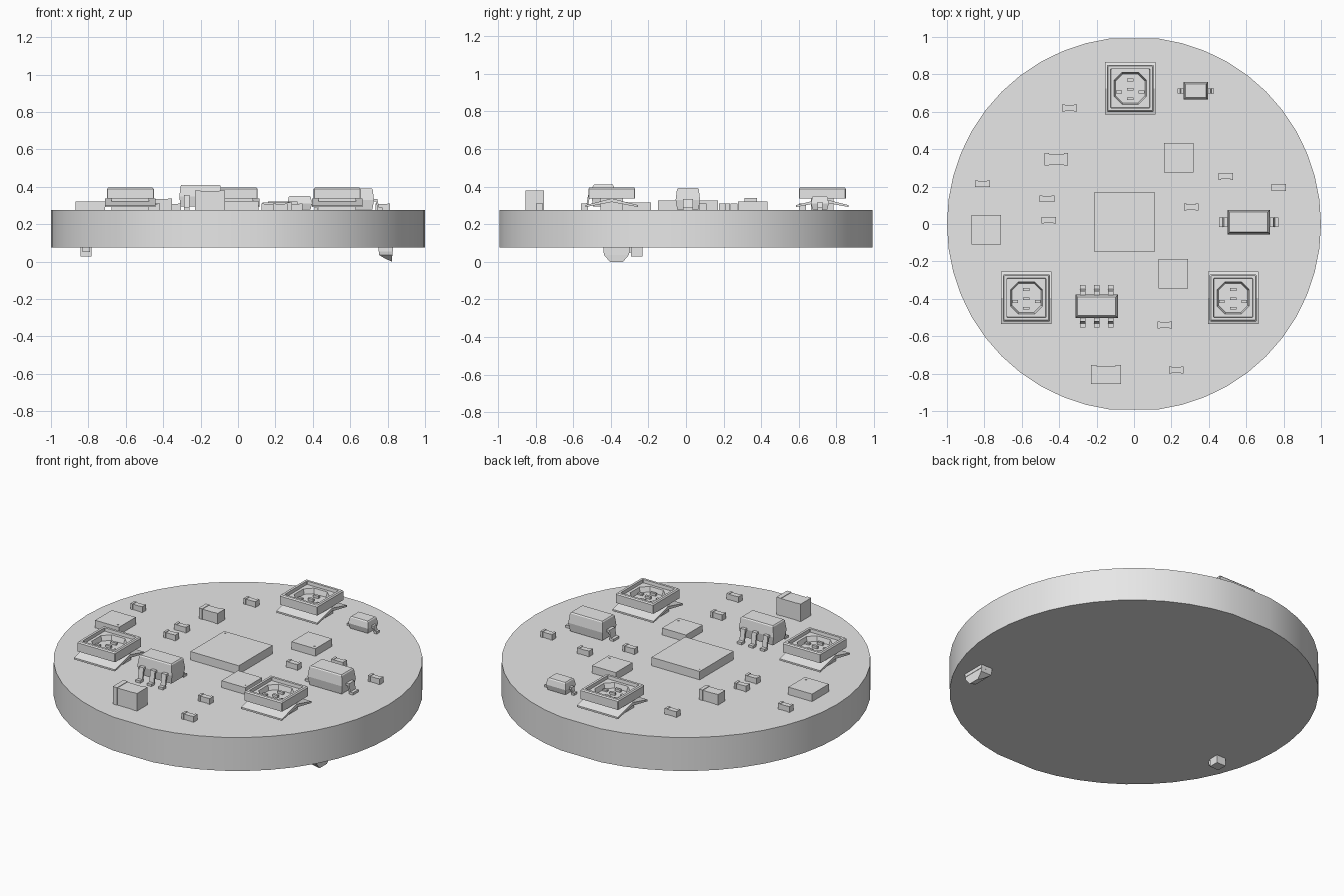
import bpy, bmesh, math
from mathutils import Matrix

if "Cube" in bpy.data.objects:
    bpy.data.objects.remove(bpy.data.objects["Cube"])

grey = bpy.data.materials.new("plain grey")
grey.use_nodes = True
grey.diffuse_color = (0.8, 0.8, 0.8, 1)
grey.node_tree.nodes["Principled BSDF"].inputs["Base Color"].default_value = (0.8, 0.8, 0.8, 1)

BOARD_BOTTOM, BOARD_TOP = 0.075, 0.275


def finish(name, bm, x=0, y=0, turn=0):
    bmesh.ops.recalc_face_normals(bm, faces=bm.faces)
    bmesh.ops.transform(bm, verts=bm.verts,
                        matrix=Matrix.Translation((x, y, 0)) @ Matrix.Rotation(math.radians(turn), 4, "Z"))
    mesh = bpy.data.meshes.new(name)
    bm.to_mesh(mesh)
    bm.free()
    mesh.materials.append(grey)
    ob = bpy.data.objects.new(name, mesh)
    bpy.context.collection.objects.link(ob)
    return ob


def skin(name, rings, x=0, y=0, turn=0):
    """Join equal rings of points into a closed solid."""
    bm = bmesh.new()
    rows = [[bm.verts.new(p) for p in ring] for ring in rings]
    n = len(rows[0])
    for a, b in zip(rows, rows[1:]):
        for i in range(n):
            j = (i + 1) % n
            bm.faces.new((a[i], a[j], b[j], b[i]))
    bm.faces.new(rows[0])
    bm.faces.new(rows[-1])
    return finish(name, bm, x, y, turn)


def rect(hx, hy, z):
    return [(-hx, -hy, z), (hx, -hy, z), (hx, hy, z), (-hx, hy, z)]


def octagon(h, cut, z):
    c = h - cut
    return [(-c, -h, z), (c, -h, z), (h, -c, z), (h, c, z),
            (c, h, z), (-c, h, z), (-h, c, z), (-h, -c, z)]


def box(name, x, y, w, d, z0, z1):
    return skin(name, [rect(w / 2, d / 2, z0), rect(w / 2, d / 2, z1)], x, y)


def prism(name, outline, width, x, y, turn=0):
    """Extrude an (outward, height) outline sideways."""
    return skin(name, [[(u, s * width / 2, z) for u, z in outline] for s in (-1, 1)], x, y, turn)


def lead(name, x, y, turn, reach, rise, width):
    """Bent metal leg running outward and down to the board."""
    t, top, b = 0.014, BOARD_TOP + rise, BOARD_TOP
    outline = [(-0.02, top), (reach * 0.4, top), (reach * 0.6, b + t), (reach, b + t),
               (reach, b), (reach * 0.45, b), (reach * 0.25, top - t), (-0.02, top - t)]
    prism(name, outline, width, x, y, turn)


def moulded_body(name, x, y, w, d, z0, z1):
    """Case widest at the leg line, drafted above and below."""
    hx, hy, mid = w / 2, d / 2, z0 + (z1 - z0) * 0.45
    skin(name, [rect(hx - 0.008, hy - 0.008, z0), rect(hx, hy, mid),
                rect(hx - 0.007, hy - 0.007, z1 - 0.006), rect(hx - 0.012, hy - 0.012, z1)], x, y)


def two_ended_part(name, x, y, w, d, z1):
    """Small block with slightly proud end caps."""
    box(name + "_body", x, y, w * 0.7, d - 0.006, BOARD_TOP, z1 - 0.003)
    for side in (-1, 1):
        box(name + "_end_cap", x + side * w * 0.41, y, w * 0.18, d, BOARD_TOP, z1)


# Round board, with a flat facet at its front and rear edge
angles = [math.radians(7.5 * i) for i in range(48) if i not in (12, 36)]
board = skin("round_board", [[(math.cos(a), math.sin(a), z) for a in angles]
                             for z in (BOARD_BOTTOM, BOARD_TOP)])
bpy.context.view_layer.objects.active = board
board.select_set(True)
bpy.ops.object.shade_smooth_by_angle(angle=math.radians(30))

# Flat square chips with a corner dot
for x, y, size, top, dx, dy in ((-0.05, 0.01, 0.32, 0.325, -0.14, 0.14),
                                (0.24, 0.355, 0.158, 0.32, 0.055, -0.055),
                                (-0.79, -0.03, 0.158, 0.32, 0.055, -0.055),
                                (0.21, -0.265, 0.158, 0.316, 0.06, -0.05)):
    box("chip", x, y, size, size, BOARD_TOP, top)
    ring = octagon(0.005, 0.003, 0)
    skin("chip_dot", [[(px, py, z) for px, py, _ in ring] for z in (top, top + 0.002)], x + dx, y + dy)

# Small two ended parts
for x, y in ((-0.345, 0.62), (0.49, 0.255), (0.775, 0.195), (0.305, 0.09), (-0.465, 0.135),
             (-0.455, 0.02), (-0.81, 0.215), (0.165, -0.54), (0.225, -0.78)):
    two_ended_part("small_part", x, y, 0.078, 0.037, 0.31)
two_ended_part("medium_part", -0.415, 0.345, 0.125, 0.067, 0.338)
two_ended_part("large_part", -0.15, -0.805, 0.16, 0.1, 0.38)

# Square lamps with a stepped eight sided well
for x, y in ((-0.02, 0.725), (-0.575, -0.395), (0.53, -0.395)):
    skin("lamp_housing", [octagon(0.125, 0.003, 0.337), octagon(0.125, 0.003, 0.388),
                          octagon(0.119, 0.003, 0.395), octagon(0.105, 0.003, 0.395),
                          octagon(0.103, 0.003, 0.376), octagon(0.086, 0.042, 0.376),
                          octagon(0.078, 0.038, 0.347)], x, y)
    box("lamp_foot", x, y, 0.2, 0.12, BOARD_TOP, 0.337)
    for side in (-1, 1):
        prism("lamp_sloped_wing", [(0.0, 0.337), (0.14, 0.301), (0.14, 0.291), (0.0, 0.318)],
              0.27, x, y, 90 * side)
        box("lamp_side_plate", x + side * 0.06, y - 0.02, 0.03, 0.015, 0.347, 0.356)
    for dy in (-0.055, -0.005, 0.045):
        box("lamp_contact", x, y + dy, 0.035, 0.014, 0.347, 0.362)

# Large and small two legged parts
for x, y, w, d, top, rise, reach, leg in ((0.613, 0.01, 0.228, 0.13, 0.392, 0.06, 0.045, 0.052),
                                          (0.33, 0.712, 0.132, 0.095, 0.35, 0.042, 0.032, 0.026)):
    moulded_body("two_leg_case", x, y, w, d, BOARD_TOP + 0.004, top)
    for turn, side in ((0, 1), (180, -1)):
        lead("two_leg_lead", x + side * w / 2, y, turn, reach, rise, leg)

# Six legged part
moulded_body("six_leg_case", -0.2, -0.44, 0.228, 0.125, 0.295, 0.41)
for x in (-0.275, -0.2, -0.125):
    for turn, side in ((90, 1), (-90, -1)):
        lead("six_leg_lead", x, -0.44 + side * 0.06, turn, 0.053, 0.08, 0.03)

# Parts on the underside
box("underside_small_block", -0.812, -0.262, 0.06, 0.06, 0.028, BOARD_BOTTOM)
box("underside_small_tab", -0.812, -0.3, 0.04, 0.03, 0.05, BOARD_BOTTOM)
box("underside_stem", 0.79, -0.37, 0.075, 0.14, 0.055, BOARD_BOTTOM)
skin("underside_wedge", [rect(0.035, 0.07, 0.056), rect(0.035, 0.065, 0.035),
                         [(0.0, -0.035, 0.014), (0.033, -0.035, 0.0),
                          (0.033, 0.035, 0.0), (0.0, 0.035, 0.014)]], 0.79, -0.37)
